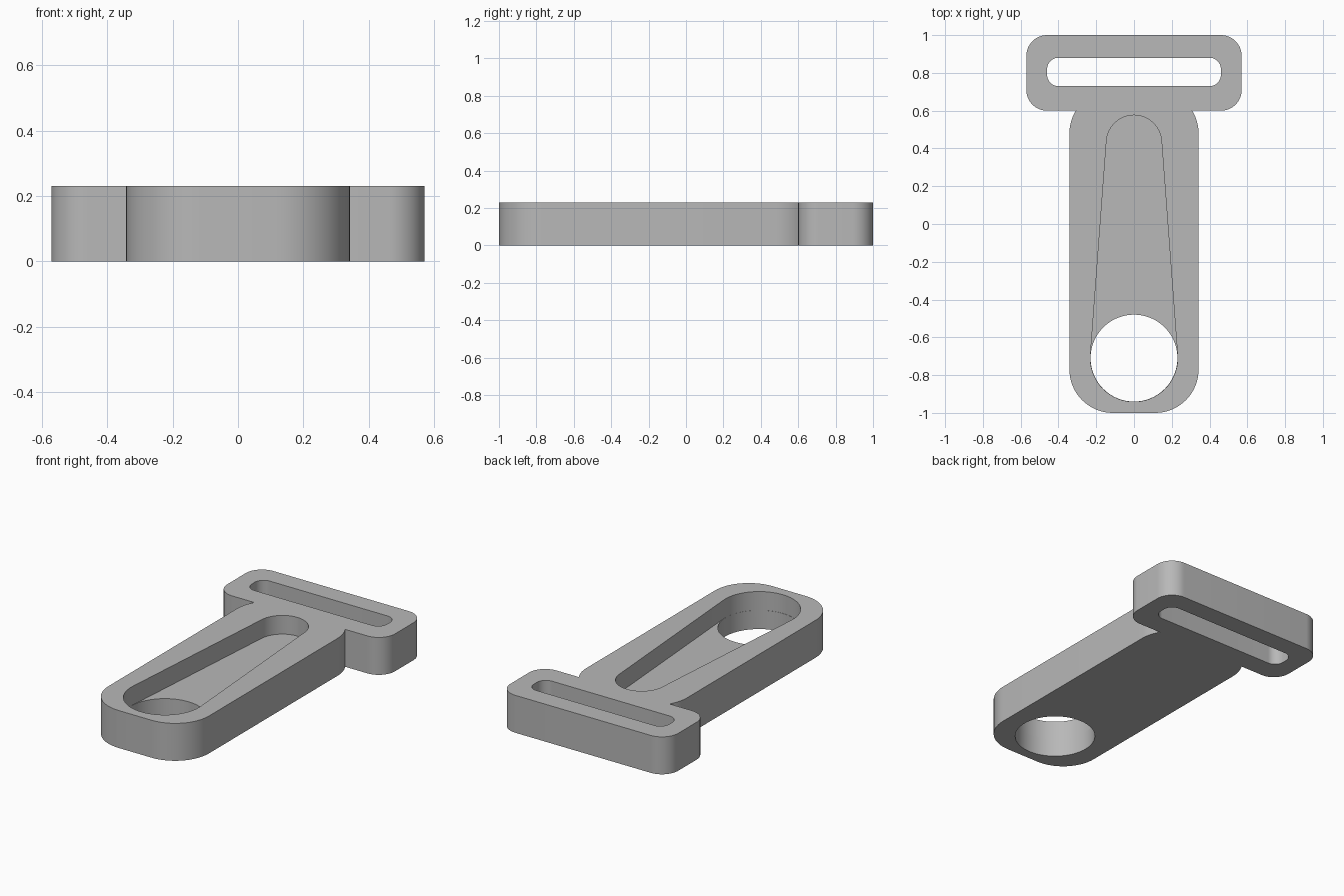
import bpy, bmesh, math

HEIGHT = 0.23
FLOOR = 0.115

if "Cube" in bpy.data.objects:
    bpy.data.objects.remove(bpy.data.objects["Cube"], do_unlink=True)

grey = bpy.data.materials.new("plain grey")
grey.use_nodes = True
grey.diffuse_color = (0.48, 0.48, 0.48, 1)
grey.node_tree.nodes["Principled BSDF"].inputs["Base Color"].default_value = grey.diffuse_color


def arc(cx, cy, r, start, end, steps):
    angles = [math.radians(start + (end - start) * i / steps) for i in range(steps + 1)]
    return [(cx + r * math.cos(a), cy + r * math.sin(a)) for a in angles]


def rounded_rect(half_x, y0, y1, r):
    x = half_x - r
    return (arc(x, y1 - r, r, 0, 90, 16) + arc(-x, y1 - r, r, 90, 180, 16)
            + arc(-x, y0 + r, r, 180, 270, 16) + arc(x, y0 + r, r, 270, 360, 16))


def tapered_slot(y0, r0, y1, r1):
    # two circles joined by their common tangents
    tilt = math.degrees(math.asin((r0 - r1) / (y1 - y0)))
    return (arc(0, y1, r1, tilt, 180 - tilt, 32)
            + arc(0, y0, r0, 180 - tilt, 360 + tilt, 48))


def extrude(name, outline, z0, z1):
    bm = bmesh.new()
    face = bm.faces.new([bm.verts.new((x, y, z0)) for x, y in outline])
    top = bmesh.ops.extrude_face_region(bm, geom=[face])["geom"]
    verts = [g for g in top if isinstance(g, bmesh.types.BMVert)]
    bmesh.ops.translate(bm, verts=verts, vec=(0, 0, z1 - z0))
    bmesh.ops.recalc_face_normals(bm, faces=bm.faces)
    mesh = bpy.data.meshes.new(name)
    bm.to_mesh(mesh)
    bm.free()
    mesh.materials.append(grey)
    obj = bpy.data.objects.new(name, mesh)
    bpy.context.collection.objects.link(obj)
    return obj


def combine(target, tool, operation):
    tool.hide_render = True
    mod = target.modifiers.new(tool.name, "BOOLEAN")
    mod.operation = operation
    mod.solver = "EXACT"
    mod.object = tool
    bpy.ops.object.modifier_apply(modifier=mod.name)
    bpy.data.objects.remove(tool, do_unlink=True)


# Long body joined to the strap bar
body = extrude("strap_buckle", rounded_rect(0.342, -1, 0.71, 0.23), 0, HEIGHT)
bpy.context.view_layer.objects.active = body
body.select_set(True)
combine(body, extrude("strap_bar", rounded_rect(0.57, 0.6, 1, 0.11), 0, HEIGHT), "UNION")

# Strap slot, tapered pocket and round through hole
combine(body, extrude("strap_slot", rounded_rect(0.46, 0.73, 0.88, 0.06), -0.1, 0.4), "DIFFERENCE")
combine(body, extrude("pocket", tapered_slot(-0.71, 0.231, 0.43, 0.146), FLOOR, 0.4), "DIFFERENCE")
combine(body, extrude("hole", arc(0, -0.71, 0.23, 0, 356.25, 95), -0.1, 0.4), "DIFFERENCE")

bpy.ops.object.shade_smooth_by_angle(angle=math.radians(30))
